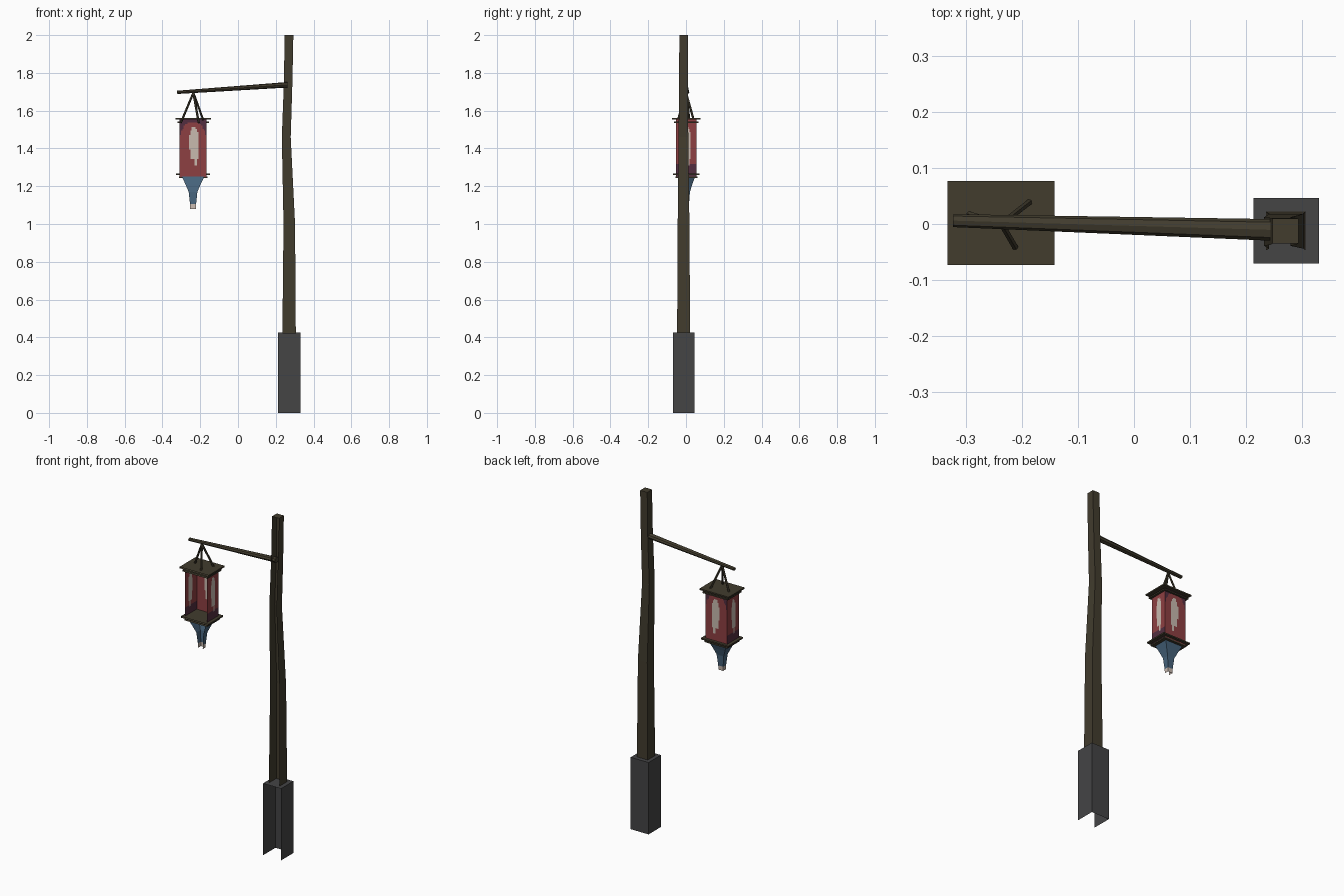
import bpy, bmesh
from mathutils import Vector

if "Cube" in bpy.data.objects:
    bpy.data.objects.remove(bpy.data.objects["Cube"])


def material(name, rgb):
    m = bpy.data.materials.new(name)
    m.diffuse_color = (*rgb, 1)
    m.use_nodes = True
    m.node_tree.nodes["Principled BSDF"].inputs["Base Color"].default_value = m.diffuse_color
    return m


WOOD = material("dark wood", (0.054, 0.045, 0.027))
STONE = material("grey stone", (0.058, 0.058, 0.060))
RED = material("red paper", (0.27, 0.050, 0.054))
PURPLE = material("purple paper", (0.085, 0.027, 0.050))
CREAM = material("cream", (0.58, 0.49, 0.43))
BLUE = material("blue cloth", (0.062, 0.125, 0.20))


def finish(name, bm, mats):
    me = bpy.data.meshes.new(name)
    bm.to_mesh(me)
    bm.free()
    for m in mats:
        me.materials.append(m)
    ob = bpy.data.objects.new(name, me)
    bpy.context.collection.objects.link(ob)
    return ob


def open_tube(name, rings, mats, top=False, bottom=False, rule=None):
    """Rectangular tube with no front wall; rings are (z, x0, x1, y0, y1), low to high."""
    bm = bmesh.new()
    loops = [[bm.verts.new(c) for c in ((x1, y0, z), (x1, y1, z), (x0, y1, z), (x0, y0, z))]
             for z, x0, x1, y0, y1 in rings]
    for a, b in zip(loops, loops[1:]):
        for i in range(3):
            f = bm.faces.new((a[i], a[i + 1], b[i + 1], b[i]))
            if rule:
                f.material_index = rule(f.calc_center_median().z)
    if top:
        bm.faces.new(loops[-1])
    if bottom:
        bm.faces.new(loops[0][::-1])
    return finish(name, bm, mats)


def rod(name, p, q, rp, rq, sides=6, flat=1.0):
    """Tapered round bar from p to q."""
    p, q = Vector(p), Vector(q)
    d = (q - p).normalized()
    bm = bmesh.new()
    bmesh.ops.create_cone(bm, cap_ends=True, segments=sides, radius1=rp, radius2=rq,
                          depth=(q - p).length)
    rot = d.to_track_quat('Z', 'Y')
    for v in bm.verts:
        v.co.y *= flat
        v.co = rot @ v.co + (p + q) / 2
    return finish(name, bm, [WOOD])


# Stone foot and crooked post, both open at the front
open_tube("stone_base", [(0, .213, .33, -.07, .046), (.425, .213, .33, -.07, .046)], [STONE], top=True)
open_tube("post", [(.42, .235, .306, -.047, .022),
                   (1.0, .241, .302, -.044, .018),
                   (1.46, .232, .279, -.039, .012),
                   (1.75, .243, .288, -.037, .011),
                   (2.0, .247, .293, -.035, .01)], [WOOD], top=True)

# Arm
arm = rod("arm", (-.322, .006, 1.697), (.262, -.011, 1.737), .0115, .0195, sides=8, flat=.75)
bpy.context.view_layer.objects.active = arm
arm.select_set(True)
bpy.ops.object.shade_smooth_by_angle()

# Three hanger struts
for i, foot in enumerate([(-.303, .02, 1.535), (-.208, -.048, 1.535), (-.184, .041, 1.55)]):
    rod(f"hanger_{i + 1}", (-.236, 0, 1.695), foot, .006, .006)

# Thin wooden plates above and below the lantern
plates = {"roof_plate": (1.553, .095, .075), "upper_rim": (1.534, .083, .065),
          "lower_rim": (1.26, .090, .070), "floor_plate": (1.244, .075, .058)}
for name, (z, hx, hy) in plates.items():
    cx, cy = -.237, .002
    box = (cx - hx, cx + hx, cy - hy, cy + hy)
    open_tube(name, [(z, *box), (z + .008, *box)], [WOOD], top=True, bottom=True)


def paper(u, v, side):
    """0 red, 1 purple, 2 cream; u runs -1..1 across, v 0..1 up."""
    w = u - .07
    if .45 < v < .86 and (w / .36) ** 2 + ((v - .6) / .27) ** 2 < 1:
        return 2
    if .3 < v <= .45 and abs(w) < .3 or .2 < v <= .3 and .0 < w < .25:
        return 2
    if side:
        return 1 if v < .22 else 0
    return 1 if v > .95 - .25 * abs(u) ** 3 and v > .7 else 0


# Lantern paper walls: left, back and right sheets with painted cells
X0, X1, Y0, Y1, Z0, Z1 = -.309, -.167, -.052, .056, 1.25, 1.555
walls = {"lantern_right": ((X1, Y0), (X1, Y1), True),
         "lantern_back": ((X1, Y1), (X0, Y1), False),
         "lantern_left": ((X0, Y1), (X0, Y0), True)}
NU, NV = 20, 36
for name, (a, b, side) in walls.items():
    bm = bmesh.new()
    grid = [[bm.verts.new((a[0] + (b[0] - a[0]) * i / NU, a[1] + (b[1] - a[1]) * i / NU,
                           Z0 + (Z1 - Z0) * j / NV)) for i in range(NU + 1)]
            for j in range(NV + 1)]
    for j in range(NV):
        for i in range(NU):
            f = bm.faces.new((grid[j][i], grid[j][i + 1], grid[j + 1][i + 1], grid[j + 1][i]))
            u = 2 * (i + .5) / NU - 1
            f.material_index = paper(u if side else -u, (j + .5) / NV, side)
    finish(name, bm, [RED, PURPLE, CREAM])

# Blue tassel with a cream tip
profile = [(1.08, .015, .013), (1.105, .016, .014), (1.17, .023, .019),
           (1.21, .040, .031), (1.252, .060, .047)]
open_tube("tassel", [(z, -.238 - hx, -.238 + hx, .002 - hy, .002 + hy) for z, hx, hy in profile],
          [BLUE, CREAM], rule=lambda z: 1 if z < 1.1 else 0)
